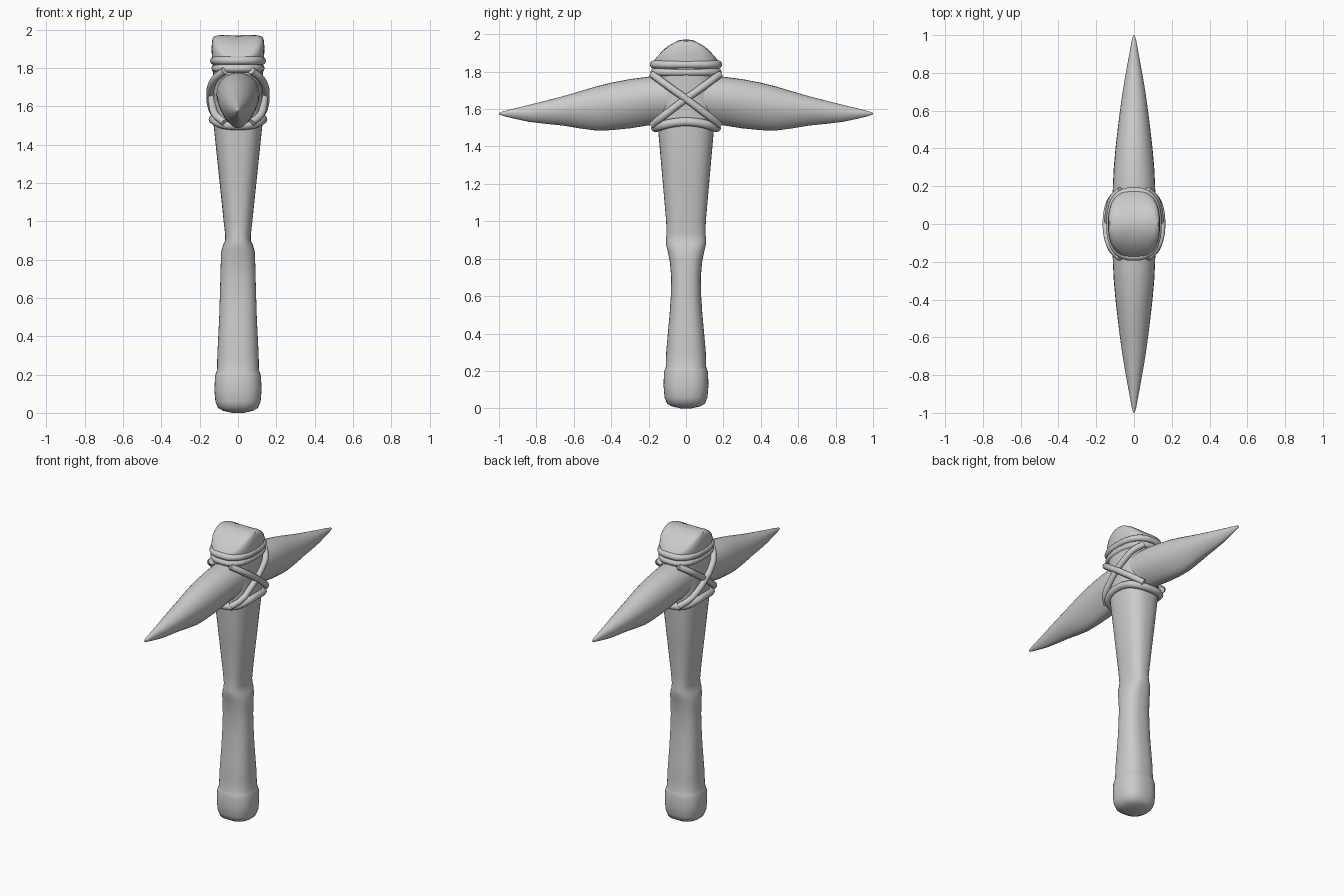
import bpy, bmesh
from math import sin, cos, pi, copysign, radians

if "Cube" in bpy.data.objects:
    bpy.data.objects.remove(bpy.data.objects["Cube"])


def spow(v, n):
    # signed power, for superellipse sections
    return copysign(abs(v) ** (2 / n), v)


def loft(name, rings):
    # skin a list of equal-length vertex rings and cap both ends
    bm = bmesh.new()
    loops = [[bm.verts.new(p) for p in r] for r in rings]
    n = len(loops[0])
    for a, b in zip(loops, loops[1:]):
        for i in range(n):
            j = (i + 1) % n
            bm.faces.new((a[i], a[j], b[j], b[i]))
    bm.faces.new(loops[0][::-1])
    bm.faces.new(loops[-1])
    bmesh.ops.recalc_face_normals(bm, faces=bm.faces)
    me = bpy.data.meshes.new(name)
    bm.to_mesh(me)
    bm.free()
    ob = bpy.data.objects.new(name, me)
    bpy.context.collection.objects.link(ob)
    smooth(ob)
    return ob


def smooth(ob):
    bpy.ops.object.select_all(action='DESELECT')
    bpy.context.view_layer.objects.active = ob
    ob.select_set(True)
    bpy.ops.object.shade_smooth_by_angle(angle=radians(45))


def rope(name, pts, radius, cyclic):
    # round cord along a smooth path
    cu = bpy.data.curves.new(name, 'CURVE')
    cu.dimensions = '3D'
    cu.bevel_depth = radius
    cu.bevel_resolution = 3
    cu.resolution_u = 6
    cu.use_fill_caps = True
    sp = cu.splines.new('BEZIER')
    sp.bezier_points.add(len(pts) - 1)
    for bp, p in zip(sp.bezier_points, pts):
        bp.co = p
        bp.handle_left_type = bp.handle_right_type = 'AUTO'
    sp.use_cyclic_u = cyclic
    ob = bpy.data.objects.new(name, cu)
    bpy.context.collection.objects.link(ob)
    bpy.ops.object.select_all(action='DESELECT')
    bpy.context.view_layer.objects.active = ob
    ob.select_set(True)
    bpy.ops.object.convert(target='MESH')
    smooth(bpy.context.object)


def section(z, rx, ry, arch=0, n=2.5, count=40):
    # rounded section; arch lowers the ring toward front and back
    out = []
    for k in range(count):
        a = 2 * pi * k / count
        x, y = rx * spow(cos(a), n), ry * spow(sin(a), n)
        out.append((x, y, z - arch * (y / 0.17) ** 2))
    return out


# Handle: height, half width x, half width y, arch
profile = [
    (0.0, .03, .03), (.01, .075, .075), (.025, .104, .102), (.06, .118, .115),
    (.12, .123, .12), (.19, .12, .118), (.205, .116, .114), (.225, .109, .107),
    (.3, .108, .106), (.4, .103, .097), (.5, .098, .088), (.6, .095, .081),
    (.7, .092, .079), (.78, .09, .086), (.84, .088, .098), (.875, .078, .107),
    (.9, .067, .108), (.93, .067, .104), (1.0, .075, .106), (1.25, .101, .128),
    (1.5, .127, .15), (1.65, .129, .158), (1.78, .13, .165),
    (1.85, .136, .175), (1.905, .138, .177, .05), (1.945, .135, .172, .085),
    (1.963, .127, .155, .1), (1.97, .105, .12, .105), (1.972, .04, .045, .1),
]
loft("handle", [section(*p) for p in profile])

# Double-ended pick: y, half width, top z, bottom z
half = [
    (0, .118, 1.785, 1.53), (.2, .112, 1.773, 1.513), (.3, .107, 1.76, 1.497),
    (.4, .098, 1.741, 1.487), (.48, .089, 1.721, 1.485), (.57, .078, 1.694, 1.497),
    (.66, .066, 1.668, 1.512), (.75, .052, 1.645, 1.521), (.84, .036, 1.622, 1.532),
    (.92, .021, 1.603, 1.549), (.97, .012, 1.59, 1.561), (.993, .006, 1.583, 1.569),
    (1.0, .002, 1.578, 1.573),
]


def pick_ring(y, w, top, bot):
    mid = bot + (top - bot) * .56
    out = []
    for k in range(28):
        a = 2 * pi * k / 28
        s = sin(a)
        x = w * cos(a) * (1 - (.22 * s * s if s < 0 else 0))
        out.append((x, y, mid + s * (top - mid if s > 0 else mid - bot)))
    return out


full = [(-y, *r) for y, *r in half[:0:-1]] + half
loft("stone_pick", [pick_ring(*r) for r in full])

# Rope rings around the head
for name, z, rx, ry, arch, rad in (
        ("upper_binding", 1.838, .124, .172, 0, .022),
        ("middle_binding", 1.797, .118, .17, 0, .021),
        ("lower_binding", 1.532, .129, .163, .035, .024)):
    rope(name, section(z, rx, ry, arch, 2.6, 16), rad, True)

# Crossed lashings on both sides
for sx in (-1, 1):
    for sy in (-1, 1):
        out = .004 * sy
        pts = [(.07, -.18, 1.785), (.116, -.13, 1.748), (.138 + out, -.06, 1.697),
               (.142 + out, 0, 1.655), (.138 + out, .06, 1.61),
               (.118, .13, 1.556), (.07, .178, 1.515)]
        rope("cross_lashing", [(sx * x, sy * y, z) for x, y, z in pts], .02, False)
